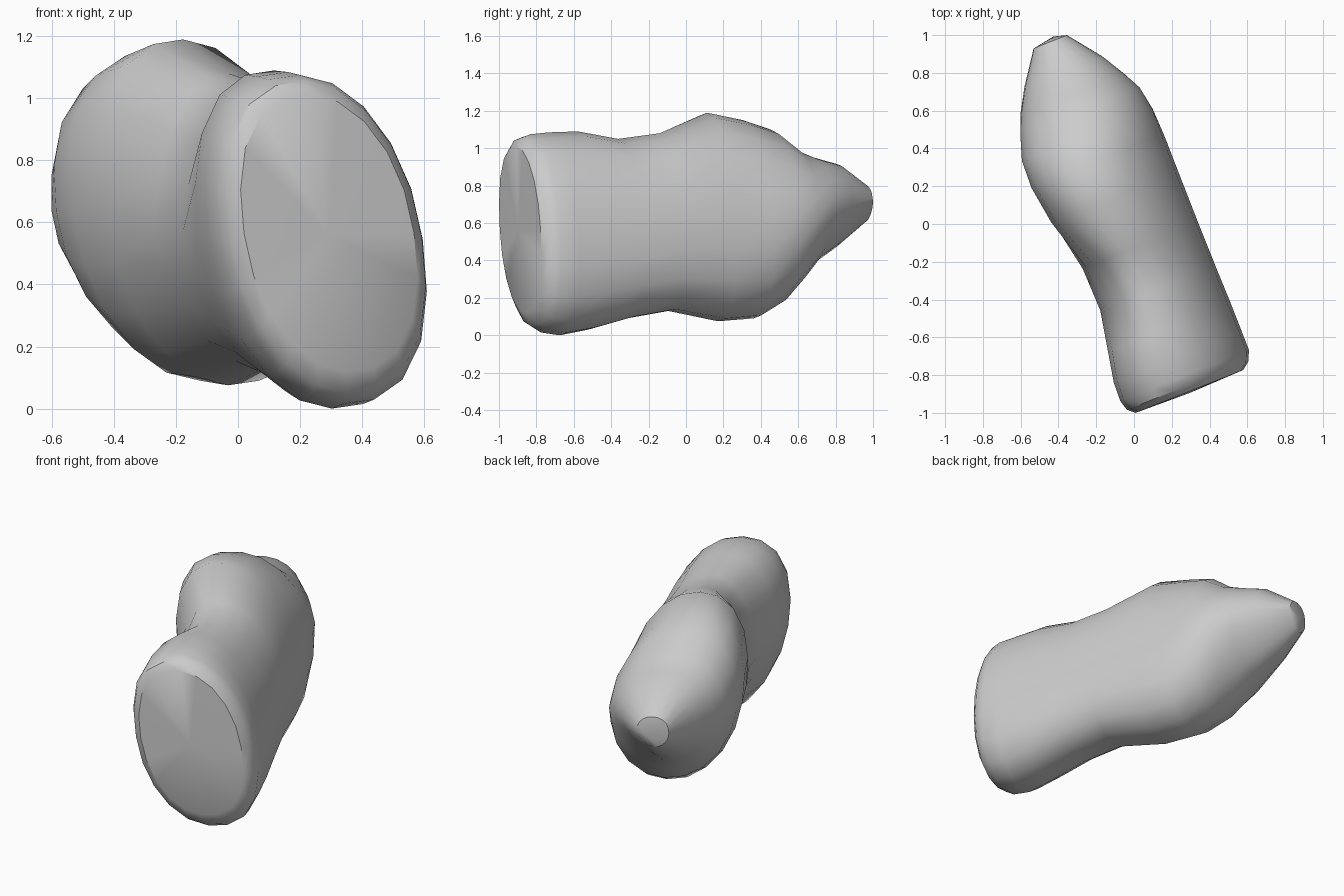
import bpy, bmesh, math

if "Cube" in bpy.data.objects:
    bpy.data.objects.remove(bpy.data.objects["Cube"])

SEGMENTS = 20
AXIS = math.atan2(0.37, 0.93)      # body is turned about z
FULL = 2.4                         # roundness of the fuller corners

# cross-sections: along axis, left, right, bottom, top,
# upper-left waist dent, sideways lean, lower-right roundness
SECTIONS = [
    (-0.932, -0.35, 0.24, 0.12, 1.01, 0, 0.14, 2.4),
    (-0.90, -0.385, 0.28, 0.05, 1.055, 0, 0.14, 2.4),
    (-0.845, -0.40, 0.305, 0.015, 1.075, 0, 0.14, 2.4),
    (-0.74, -0.395, 0.305, 0.0, 1.085, 0, 0.14, 2.4),
    (-0.58, -0.37, 0.305, 0.03, 1.09, 0.01, 0.14, 2.5),
    (-0.36, -0.335, 0.305, 0.09, 1.05, 0.05, 0.13, 2.6),
    (-0.12, -0.34, 0.305, 0.13, 1.08, 0.05, 0.13, 2.6),
    (0.17, -0.395, 0.305, 0.075, 1.19, 0.01, 0.14, 2.4),
    (0.38, -0.42, 0.31, 0.09, 1.15, 0, 0.14, 2.3),
    (0.53, -0.42, 0.315, 0.17, 1.10, 0, 0.12, 2.1),
    (0.66, -0.385, 0.295, 0.29, 0.99, 0, 0.08, 1.7),
    (0.76, -0.345, 0.245, 0.39, 0.95, 0, 0.03, 1.5),
    (0.89, -0.27, 0.17, 0.475, 0.915, 0, 0.0, 1.4),
    (1.06, -0.15, 0.04, 0.61, 0.80, 0, 0.0, 1.5),
]


def place(t, u, z):
    """Axis coordinates to world coordinates."""
    c, s = math.cos(AXIS), math.sin(AXIS)
    return (c * u - s * t, s * u + c * t, z)


def ring(bm, t, left, right, bottom, top, dent, lean, lower_right):
    uc, a = (left + right) / 2, (right - left) / 2
    zc, b = (bottom + top) / 2, (top - bottom) / 2
    verts = []
    for i in range(SEGMENTS):
        ang = math.tau * i / SEGMENTS
        c, s = math.cos(ang), math.sin(ang)
        n = 2
        if c > 0 and s < 0:
            n = lower_right
        elif c < 0 and s > 0:
            n = FULL
        r = (abs(c) ** n + abs(s) ** n) ** (-1 / n)
        c, s = c * r, s * r
        u = uc + a * c - lean * b * s
        u += dent * 2 * max(0, -c) * max(0, s)
        verts.append(bm.verts.new(place(t, u, zc + b * s)))
    return verts


# body: lofted sections, nearly flat front and blunt tapered back
bm = bmesh.new()
rings = [ring(bm, *sec) for sec in SECTIONS]
for r0, r1 in zip(rings, rings[1:]):
    for i in range(SEGMENTS):
        j = (i + 1) % SEGMENTS
        bm.faces.new((r0[i], r0[j], r1[j], r1[i]))
for end, tip in ((rings[0], place(-0.94, -0.06, 0.56)),
                 (rings[-1], place(1.08, -0.03, 0.68))):
    pole = bm.verts.new(tip)
    for i in range(SEGMENTS):
        bm.faces.new((end[i], end[(i + 1) % SEGMENTS], pole))
bmesh.ops.recalc_face_normals(bm, faces=bm.faces)
mesh = bpy.data.meshes.new("body")
bm.to_mesh(mesh)
bm.free()

body = bpy.data.objects.new("body", mesh)
bpy.context.collection.objects.link(body)
grey = bpy.data.materials.new("light_grey")
grey.diffuse_color = (0.6, 0.6, 0.6, 1)
grey.use_nodes = True
grey.node_tree.nodes["Principled BSDF"].inputs["Base Color"].default_value = grey.diffuse_color
mesh.materials.append(grey)

# smooth shading with crisp folds
bpy.context.view_layer.objects.active = body
body.select_set(True)
bpy.ops.object.shade_smooth_by_angle(angle=math.radians(35))
